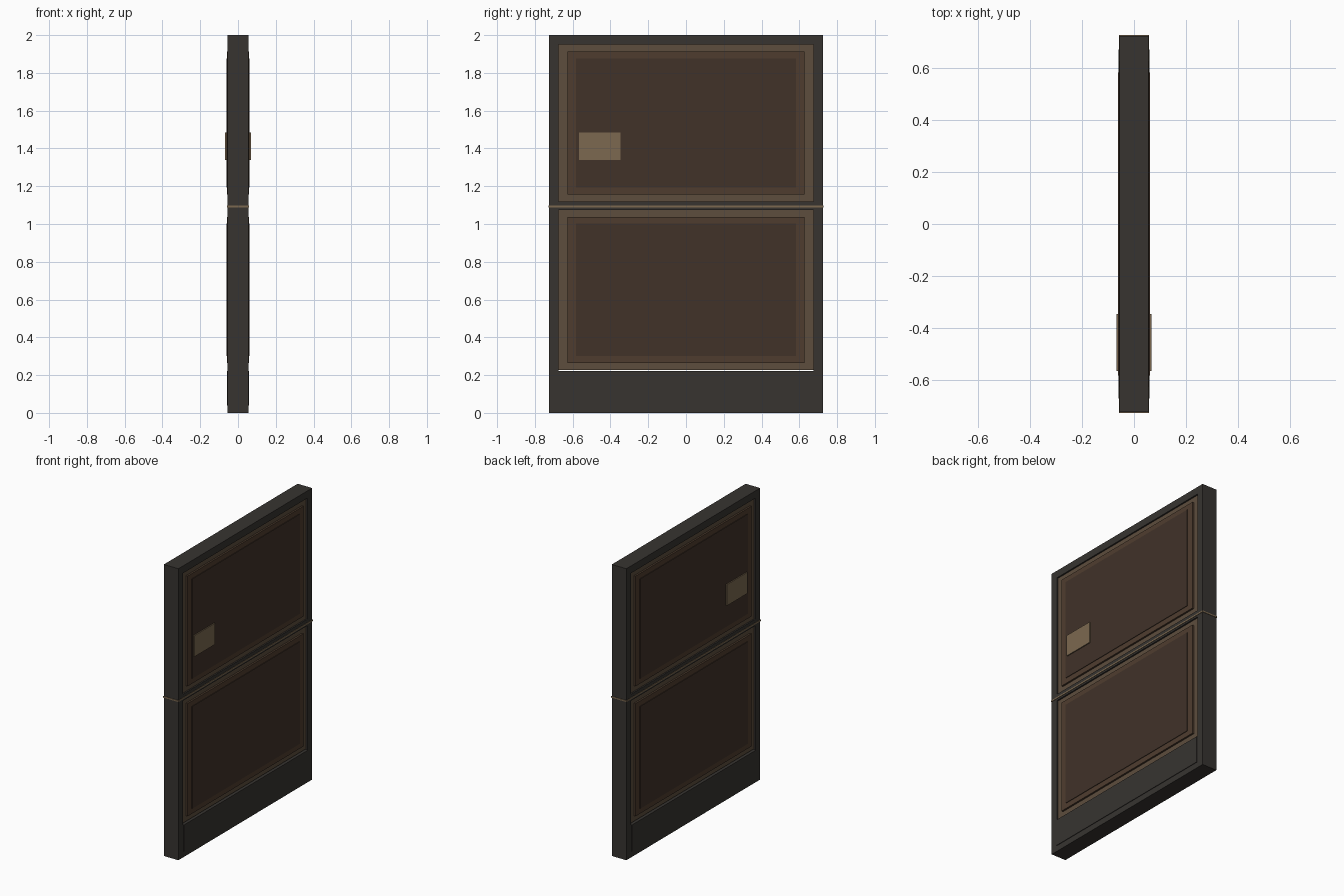
import bpy, bmesh

if "Cube" in bpy.data.objects:
    bpy.data.objects.remove(bpy.data.objects["Cube"])


def material(name, rgb):
    m = bpy.data.materials.new(name)
    m.diffuse_color = (*rgb, 1)
    m.use_nodes = True
    m.node_tree.nodes["Principled BSDF"].inputs["Base Color"].default_value = m.diffuse_color
    return m


DARK = material("dark_frame", (0.038, 0.034, 0.030))
TAN = material("tan_moulding", (0.110, 0.075, 0.047))
BROWN = material("brown_border", (0.078, 0.046, 0.028))
PANEL = material("panel_brown", (0.052, 0.032, 0.022))
BRASS = material("brass", (0.200, 0.140, 0.080))


def box(name, x, y, z, mat):
    """Box from (min, max) ranges on each axis."""
    me = bpy.data.meshes.new(name)
    bm = bmesh.new()
    bmesh.ops.create_cube(bm, size=1)
    for v in bm.verts:
        for i, (a, b) in enumerate((x, y, z)):
            v.co[i] = a if v.co[i] < 0 else b
    bm.to_mesh(me)
    bm.free()
    me.materials.append(mat)
    ob = bpy.data.objects.new(name, me)
    bpy.context.collection.objects.link(ob)
    return ob


def sym(h):
    return (-h, h)


D = 0.055   # half thickness of the frame
OPEN = 0.675  # half width of the openings

# Outer stiles and cross rails
box("stile_left", sym(D), (-0.725, -OPEN), (0, 2), DARK)
box("stile_right", sym(D), (OPEN, 0.725), (0, 2), DARK)
for name, z in (("top_rail", (1.95, 2)),
                ("middle_rail", (1.075, 1.12)),
                ("bottom_rail", (0, 0.222))):
    box(name, sym(D), sym(OPEN), z, DARK)

# Two stepped panels, raised on both faces
for label, lo, hi in (("upper", 1.12, 1.95), ("lower", 0.228, 1.075)):
    box(label + "_moulding", sym(0.045), sym(OPEN), (lo, hi), TAN)
    box(label + "_border", sym(0.057), sym(0.628), (lo + 0.037, hi - 0.037), BROWN)
    box(label + "_panel", sym(0.061), sym(0.583), (lo + 0.073, hi - 0.073), PANEL)

# Brass strip between the two leaves
box("divider_strip", sym(0.058), sym(0.728), (1.087, 1.097), BRASS)

# Kick plates and latch plates on both faces
for side, s in (("front", 1), ("back", -1)):
    def face(a, b):
        return tuple(sorted((s * a, s * b)))
    box("kick_plate_" + side, face(0.05, 0.059), sym(0.672), (0.04, 0.222), DARK)
    box("latch_plate_" + side, face(0.055, 0.068), (-0.567, -0.347), (1.34, 1.485), BRASS)
